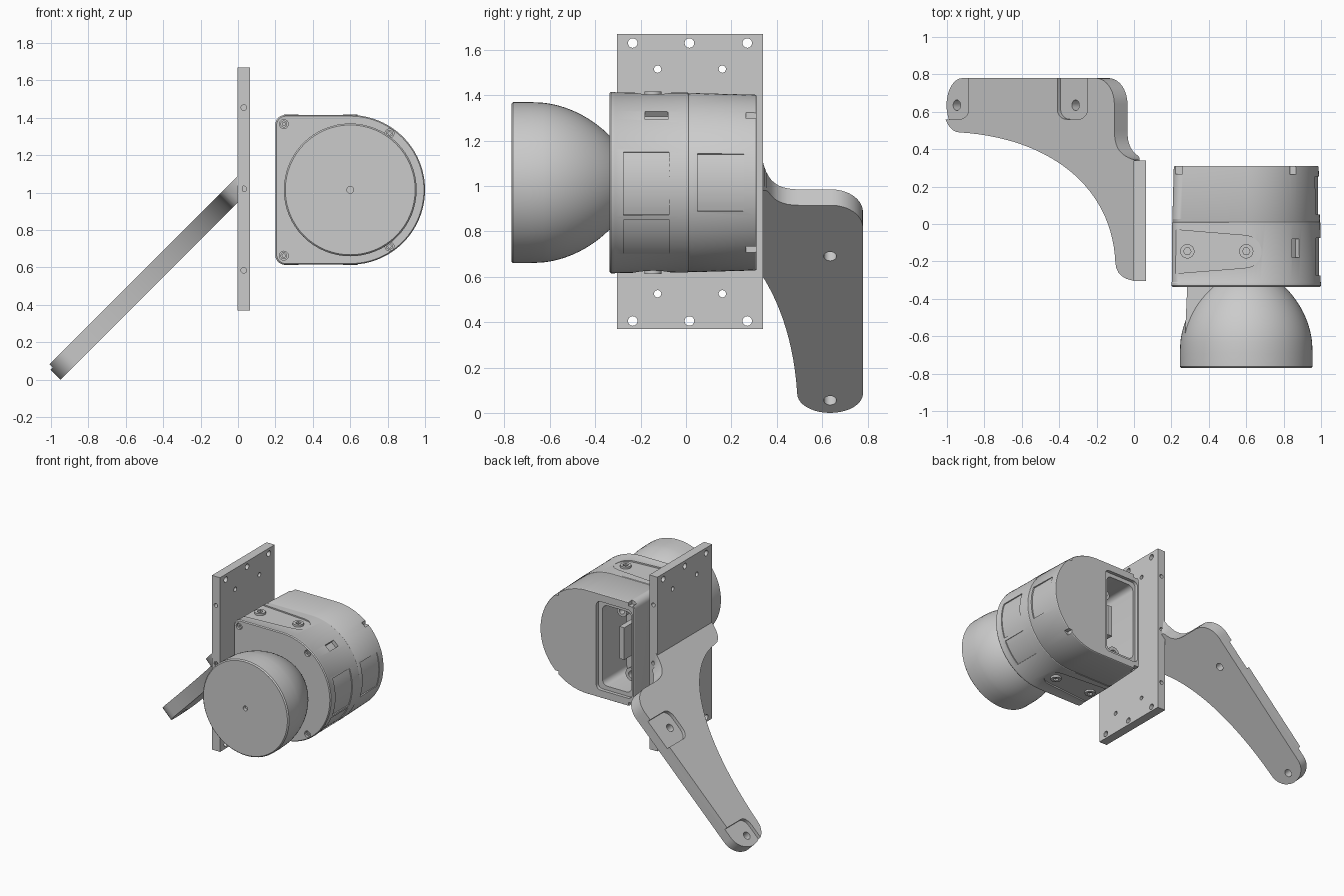
import bpy, bmesh, math
from mathutils import Vector

if "Cube" in bpy.data.objects:
    bpy.data.objects.remove(bpy.data.objects["Cube"])

CX, CZ = 0.6, 1.015          # axis of the sensor body


def loft(name, rings):
    """Closed solid through a list of equal-length vertex rings."""
    bm = bmesh.new()
    vs = [[bm.verts.new(p) for p in r] for r in rings]
    n = len(vs[0])
    for a, b in zip(vs, vs[1:]):
        for i in range(n):
            j = (i + 1) % n
            bm.faces.new((a[i], a[j], b[j], b[i]))
    bm.faces.new(vs[0])
    bm.faces.new(vs[-1])
    bmesh.ops.recalc_face_normals(bm, faces=bm.faces)
    me = bpy.data.meshes.new(name)
    bm.to_mesh(me)
    bm.free()
    ob = bpy.data.objects.new(name, me)
    bpy.context.collection.objects.link(ob)
    return ob


def box(name, x, y, z):
    return loft(name, [[(x[0], y[0], k), (x[1], y[0], k), (x[1], y[1], k), (x[0], y[1], k)] for k in z])


def cyl(name, a, b, r, n=24):
    a, b = Vector(a), Vector(b)
    q = (b - a).to_track_quat('Z', 'Y')
    ring = [q @ Vector((r * math.cos(t), r * math.sin(t), 0)) for t in (2 * math.pi * i / n for i in range(n))]
    return loft(name, [[a + v for v in ring], [b + v for v in ring]])


def arc(cx, cy, rx, ry, a0, a1, n):
    return [(cx + rx * math.cos(t), cy + ry * math.sin(t))
            for t in (math.radians(a0 + (a1 - a0) * i / n) for i in range(n + 1))]


def rrect(x0, x1, y0, y1, r, n=5):
    return (arc(x1 - r, y0 + r, r, r, -90, 0, n) + arc(x1 - r, y1 - r, r, r, 0, 90, n)
            + arc(x0 + r, y1 - r, r, r, 90, 180, n) + arc(x0 + r, y0 + r, r, r, 180, 270, n))


def bez(p0, p1, p2, p3, n):
    out = []
    for i in range(n + 1):
        t = i / n
        w = ((1 - t) ** 3, 3 * t * (1 - t) ** 2, 3 * t * t * (1 - t), t ** 3)
        out.append(tuple(sum(k * p[d] for k, p in zip(w, (p0, p1, p2, p3))) for d in (0, 1)))
    return out


def cut(target, *cutters):
    for c in cutters:
        m = target.modifiers.new("cut", 'BOOLEAN')
        m.operation, m.solver, m.object = 'DIFFERENCE', 'EXACT', c
        bpy.context.view_layer.objects.active = target
        bpy.ops.object.modifier_apply(modifier=m.name)
        bpy.data.objects.remove(c)


# Mounting plate with through holes and tapped edge holes
plate = box("mounting_plate", (-0.002, 0.065), (-0.305, 0.34), (0.37, 1.67))
for y, r, zs in ((-0.235, 0.021, (0.405, 1.63)), (0.015, 0.021, (0.405, 1.63)), (0.27, 0.021, (0.405, 1.63)),
                 (-0.125, 0.016, (0.525, 1.515)), (0.16, 0.016, (0.525, 1.515))):
    for z in zs:
        cut(plate, cyl("hole", (-0.1, y, z), (0.2, y, z), r))
for z in (0.585, 1.02, 1.455):
    for y0, y1 in ((-0.4, -0.2), (0.24, 0.44)):
        cut(plate, cyl("edge_hole", (0.031, y0, z), (0.031, y1, z), 0.015))


# Sloping arm: outline on its upper face, thickness along the 45 degree normal
def slope(p, d):
    k = d / math.sqrt(2)
    x = min(p[0] + k, 0.03)
    return (x, p[1], x + 1.09 - 2 * k)


outline = (bez((0.02, -0.304), (-0.05, -0.304), (-0.1, -0.27), (-0.1, -0.2), 6)
           + bez((-0.1, -0.2), (-0.12, 0.2), (-0.45, 0.46), (-0.935, 0.49), 28)[1:]
           + arc(-0.935, 0.635, 0.085, 0.145, 270, 90, 20)[1:]
           + arc(-0.205, 0.64, 0.1, 0.14, 90, 0, 10)
           + bez((-0.105, 0.5), (-0.105, 0.40), (-0.07, 0.36), (0.02, 0.338), 10))
arm = loft("sloping_arm", [[slope(p, d) for p in outline] for d in (0, 0.099)])
for x0, x1, hx in ((-1.15, -0.885, -0.965), (-0.41, -0.25, -0.33)):
    pad = rrect(x0, x1, 0.56, 0.9, 0.05)
    cut(arm, loft("pad", [[slope(p, d) for p in pad] for d in (-0.05, 0.025)]),
        cyl("hole", slope((hx, 0.635), -0.1), slope((hx, 0.635), 0.2), 0.028))

# Sensor body: D-shaped section with slight draft and a seam step
section = (arc(0, 0, 0.4, 0.4, -90, 90, 48) + arc(-0.35, 0.35, 0.05, 0.05, 90, 180, 6)
           + arc(-0.35, -0.35, 0.05, 0.05, 180, 270, 6))
stations = ((-0.337, 0.985), (-0.33, 1.0), (-0.315, 1.0), (-0.31, 0.995), (0.008, 0.99),
            (0.012, 0.983), (0.02, 0.983), (0.024, 0.987), (0.305, 0.968), (0.31, 0.96))
body = loft("sensor_body", [[(CX + s * a, y, CZ + s * b) for a, b in section] for y, s in stations])


# Curved shallow panels on the round side
def patch(y0, y1, z0, z1, r):
    a0, a1 = (math.degrees(math.asin((z - CZ) / 0.4)) for z in (z0, z1))
    pts = arc(CX, CZ, r, r, a0, a1, 12) + arc(CX, CZ, 0.43, 0.43, a1, a0, 12)
    return loft("panel_cutter", [[(x, y, z) for x, z in pts] for y in (y0, y1)])


for p in ((-0.275, -0.075, 0.87, 1.15, 0.39), (0.05, 0.255, 0.885, 1.145, 0.384),
          (-0.275, -0.075, 0.70, 0.85, 0.39), (-0.18, -0.08, 1.295, 1.33, 0.37)):
    cut(body, patch(*p))

# Tongue-shaped side mounts with socket bolts, above and below
tongue = [(0.15, -0.27), (0.59, -0.235)] + arc(0.597, -0.148, 0.085, 0.085, -80, 80, 14) + [(0.59, -0.061), (0.15, -0.025)]
for s, side in ((1, "top"), (-1, "bottom")):
    cut(body, loft("tongue", [[(x, y, CZ + s * h) for x, y in tongue] for h in (0.387, 0.5)]))
    for i, x in enumerate((0.285, 0.6)):
        bolt = cyl(f"{side}_bolt_{i}", (x, -0.146, CZ + s * 0.37), (x, -0.146, CZ + s * 0.402), 0.038, 32)
        cut(bolt, cyl("socket", (x, -0.146, CZ + s * 0.385), (x, -0.146, CZ + s * 0.45), 0.02, 6))
    # Rear edge notches
    zs = sorted((CZ + s * 0.282, CZ + s * 0.315))
    cut(body, box("notch", (0.835, 1.1), (0.265, 0.4), zs))
    zs = sorted((CZ + s * 0.36, CZ + s * 0.45))
    cut(body, box("notch", (0.222, 0.258), (0.268, 0.4), zs))
    # Front corner screws
    for i, (x, h) in enumerate(((0.245, 0.352), (0.81, 0.302))):
        z = CZ + s * h
        cut(body, cyl("screw_hole", (x, -0.4, z), (x, -0.315, z), 0.024))
        sc = cyl(f"{side}_front_screw_{i}", (x, -0.328, z), (x, -0.305, z), 0.018)
        cut(sc, cyl("socket", (x, -0.4, z), (x, -0.318, z), 0.009, 6))

# Rear connector bay with a stepped frame
for (x0, x1, z0, z1, r, y) in ((0.228, 0.525, 0.685, 1.345, 0.035, 0.285), (0.25, 0.49, 0.715, 1.315, 0.04, 0.0)):
    ring = rrect(x0, x1, z0, z1, r)
    cut(body, loft("bay", [[(a, k, b) for a, b in ring] for k in (y, 0.4)]))
box("bay_connector", (0.37, 0.41), (-0.01, 0.2), (0.9, 1.14))
for i, (x, z, r) in enumerate(((0.33, 0.79, 0.05), (0.41, 1.24, 0.04))):
    post = cyl(f"bay_post_{i}", (x, -0.01, z), (x, 0.17, z), r)
    cut(post, cyl("bore", (x, 0.1, z), (x, 0.3, z), r * 0.5))

# Domed lens head, turned about the y axis
dome = [(-0.77, 0.347), (-0.762, 0.355), (-0.69, 0.355), (-0.63, 0.352)]
dome += bez((-0.63, 0.352), (-0.52, 0.34), (-0.41, 0.285), (-0.325, 0.195), 14)[1:]
head = loft("domed_head", [[(CX + a, y, CZ + b) for a, b in arc(0, 0, r, r, 0, 354.375, 63)] for y, r in dome])
cut(head, cyl("centre_hole", (CX, -0.9, CZ), (CX, -0.745, CZ), 0.018))

# Cable rib beside the dome neck
loft("neck_rib", [[(x, y, CZ + z) for x, z in ((x0, -h), (0.6, -h), (0.6, h), (x0, h))]
                  for y, x0, h in ((-0.325, 0.285, 0.11), (-0.62, 0.272, 0.11))])

# Smooth curved faces, keep edges sharp
for ob in bpy.context.scene.objects:
    bpy.ops.object.select_all(action='DESELECT')
    ob.select_set(True)
    bpy.context.view_layer.objects.active = ob
    bpy.ops.object.shade_smooth_by_angle(angle=math.radians(25))
